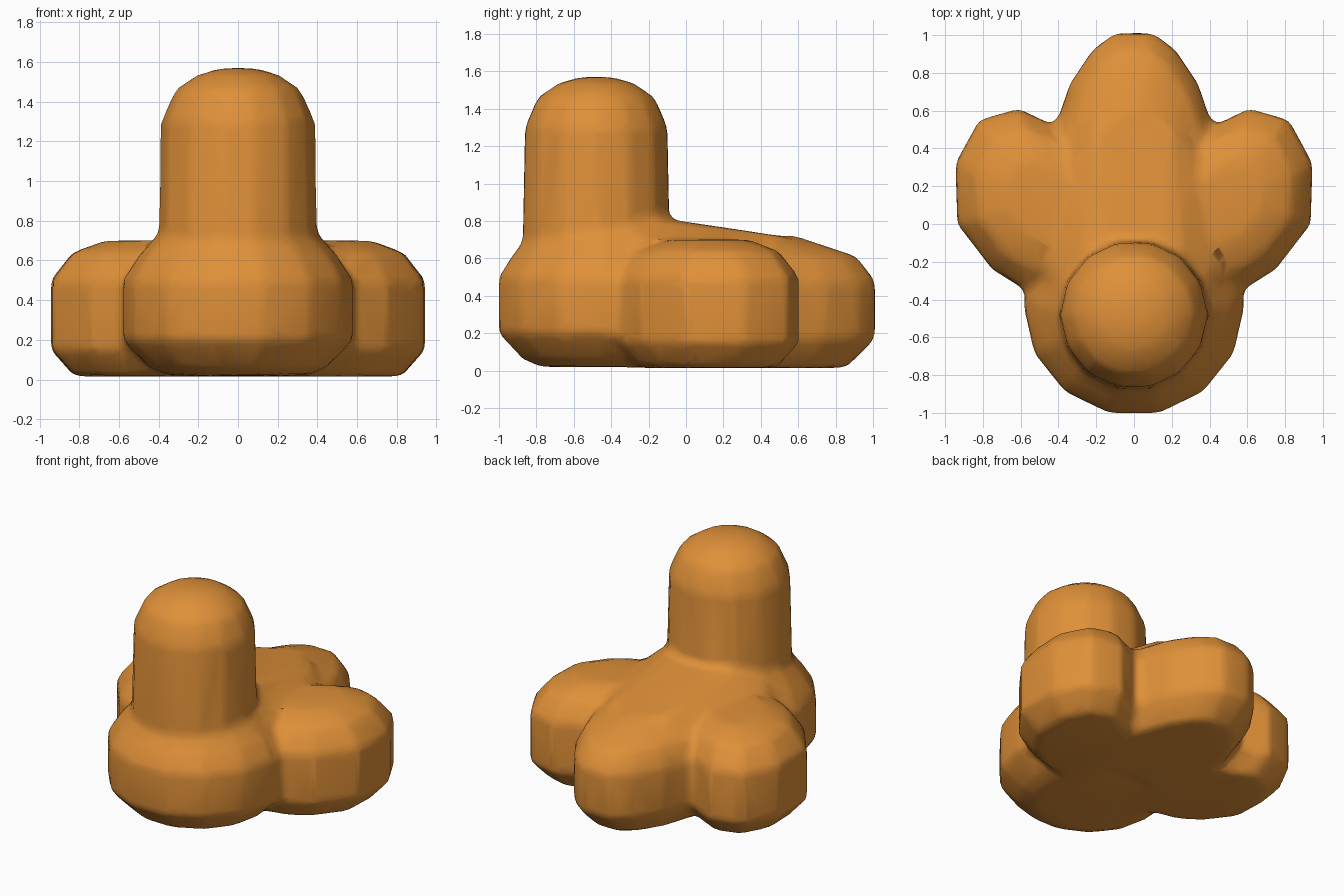
import bpy, bmesh, math
from mathutils import Vector

cube = bpy.data.objects.get("Cube")
if cube:
    bpy.data.objects.remove(cube)

orange = bpy.data.materials.new("warm orange")
orange.use_nodes = True
colour = (0.74, 0.28, 0.04, 1)
orange.diffuse_color = colour
orange.node_tree.nodes["Principled BSDF"].inputs["Base Color"].default_value = colour

bm = bmesh.new()


def hull(points):
    """Add a convex lump around the points."""
    verts = [bm.verts.new(p) for p in points]
    result = bmesh.ops.convex_hull(bm, input=verts)
    loose = [v for v in verts if v.is_valid and not v.link_faces]
    bmesh.ops.delete(bm, geom=loose, context="VERTS")


def ring(cy, z, r, sides=14):
    return [(r * math.cos(math.tau * i / sides), cy + r * math.sin(math.tau * i / sides), z)
            for i in range(sides)]


def lobe(outline, pivot, levels):
    """Stack copies of an outline, each scaled towards the pivot."""
    c = Vector(pivot)
    points = []
    for z, s in levels:
        for p in outline:
            q = c + (Vector(p) - c) * s
            points.append((q.x, q.y, z))
    hull(points)


# Upright post with a domed top
post = [(0.3, 0.41), (0.72, 0.395), (1.3, 0.39), (1.46, 0.32), (1.54, 0.2), (1.57, 0.08)]
hull([p for z, r in post for p in ring(-0.48, z, r)])

# Round front foot under the post
foot = [(0.02, 0.35), (0.06, 0.45), (0.2, 0.585), (0.5, 0.585), (0.63, 0.5), (0.74, 0.4)]
hull([p for z, r in foot for p in ring(-0.43, z, r)])

# Two side feet, mirrored
side = [(0.38, 0.5), (0.61, 0.61), (0.82, 0.55), (0.945, 0.32), (0.935, 0), (0.75, -0.24),
        (0.59, -0.34), (0.1, -0.45), (0, 0.1)]
side_levels = [(0.015, 0.76), (0.15, 1), (0.5, 1), (0.64, 0.78), (0.7, 0.45)]
for m in (1, -1):
    lobe([(m * x, y) for x, y in side], (m * 0.45, 0.12), side_levels)

# Back foot
half = [(0.43, -0.1), (0.42, 0.5), (0.34, 0.74), (0.22, 0.92), (0.1, 1.01)]
back = half + [(-x, y) for x, y in half]
lobe(back, (0, 0.3), [(0.015, 0.78), (0.17, 1), (0.48, 1), (0.61, 0.86), (0.72, 0.4)])

# Sloping web between the post and the back foot
hull([(m * x, y, z) for m in (1, -1) for x, y, z in
      [(0.26, -0.3, 0.82), (0.16, -0.1, 0.81), (0.3, 0.2, 0.725), (0.2, 0.54, 0.715),
       (0.45, -0.3, 0.7), (0.4, 0.3, 0.64), (0.4, -0.3, 0.2), (0.3, 0.5, 0.2)]])

mesh = bpy.data.meshes.new("block_body")
bm.to_mesh(mesh)
bm.free()
mesh.materials.append(orange)
body = bpy.data.objects.new("block_body", mesh)
bpy.context.collection.objects.link(body)
bpy.context.view_layer.objects.active = body
body.select_set(True)

# Fuse the lumps into one softly blended skin
remesh = body.modifiers.new("fuse", "REMESH")
remesh.mode = "VOXEL"
remesh.voxel_size = 0.03
remesh.use_smooth_shade = True
soften = body.modifiers.new("soften", "SMOOTH")
soften.factor = 0.5
soften.iterations = 6
reduce = body.modifiers.new("reduce", "DECIMATE")
reduce.ratio = 0.12
